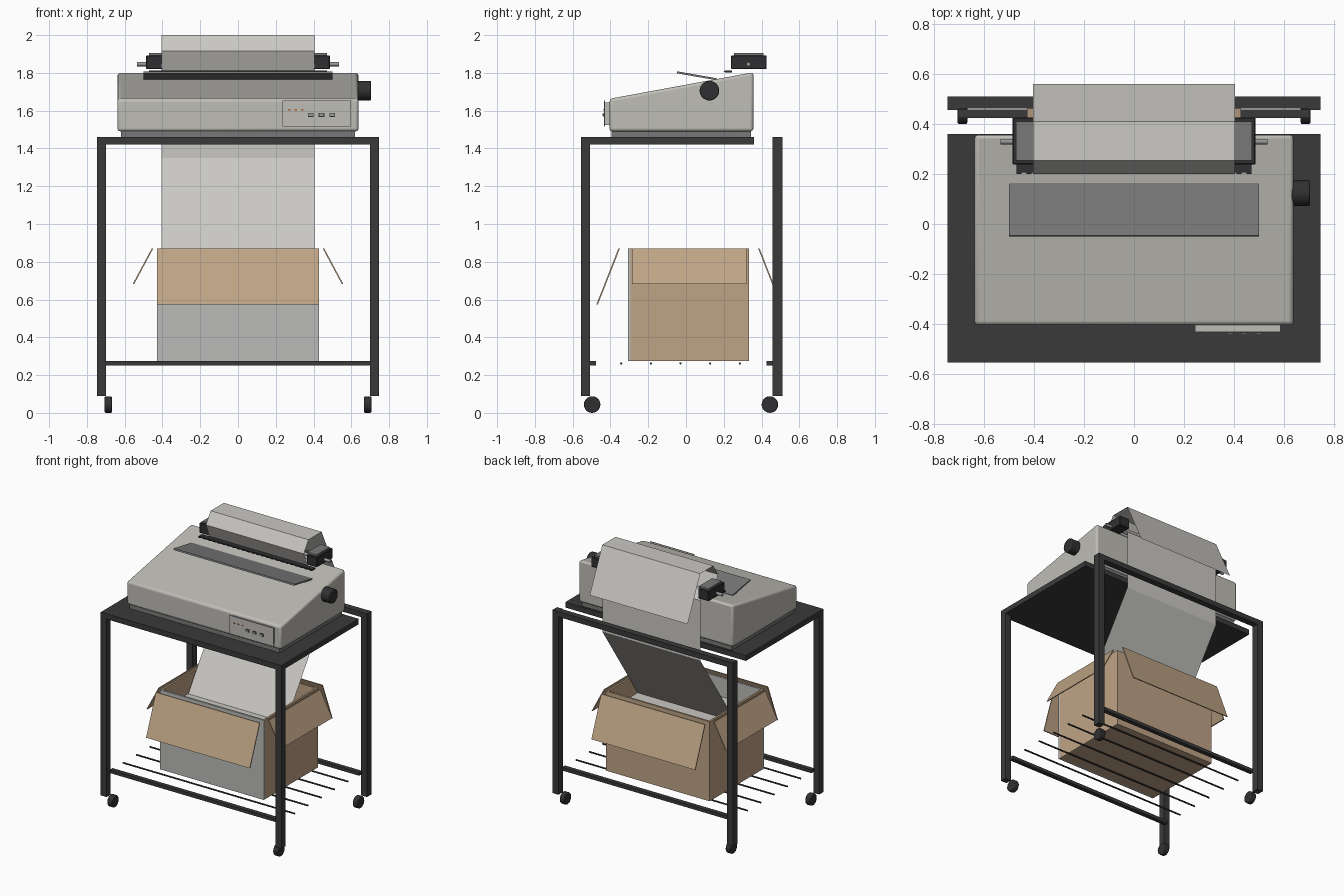
import bpy, bmesh, math
from mathutils import Vector

if "Cube" in bpy.data.objects:
    bpy.data.objects.remove(bpy.data.objects["Cube"])


def mat(name, r, g, b):
    m = bpy.data.materials.new(name)
    m.diffuse_color = (r, g, b, 1)
    m.use_nodes = True
    m.node_tree.nodes["Principled BSDF"].inputs["Base Color"].default_value = m.diffuse_color
    return m


SHELL = mat("warm_grey_plastic", .52, .51, .47)
PAPER = mat("paper", .59, .58, .55)
CARD = mat("cardboard", .52, .37, .235)
PANEL = mat("carton_grey_front", .50, .50, .48)
FRAME = mat("dark_metal", .042, .042, .043)
BLACK = mat("black_plastic", .03, .03, .032)
GREY = mat("mid_grey", .19, .19, .19)
STEEL = mat("steel", .32, .32, .32)
LAMP = mat("orange_lamp", .45, .12, .04)


def finish(name, bm, m, bevel=0, seg=2, smooth=False):
    bmesh.ops.recalc_face_normals(bm, faces=bm.faces)
    me = bpy.data.meshes.new(name)
    bm.to_mesh(me)
    bm.free()
    me.materials.append(m)
    ob = bpy.data.objects.new(name, me)
    bpy.context.collection.objects.link(ob)
    if bevel:
        b = ob.modifiers.new("bevel", 'BEVEL')
        b.width, b.segments, b.limit_method = bevel, seg, 'ANGLE'
    if smooth:
        bpy.ops.object.select_all(action='DESELECT')
        ob.select_set(True)
        bpy.context.view_layer.objects.active = ob
        bpy.ops.object.shade_smooth_by_angle(angle=math.radians(40))
    return ob


def box(name, x, y, z, m, **kw):
    """Box from (min, max) ranges."""
    bm = bmesh.new()
    bmesh.ops.create_cube(bm, size=1)
    for v in bm.verts:
        v.co = Vector([(r[0] + r[1]) / 2 + c * (r[1] - r[0]) for r, c in zip((x, y, z), v.co)])
    return finish(name, bm, m, **kw)


def extrude_x(name, pts, x0, x1, m, **kw):
    """Solid from a closed (y, z) profile extruded along x."""
    bm = bmesh.new()
    f = bm.faces.new([bm.verts.new((x0, y, z)) for y, z in pts])
    r = bmesh.ops.extrude_face_region(bm, geom=[f])
    for v in r["geom"]:
        if isinstance(v, bmesh.types.BMVert):
            v.co.x = x1
    return finish(name, bm, m, **kw)


def sheet(name, pts, w, m):
    """Thin sheet following an open (y, z) path."""
    bm = bmesh.new()
    rows = [[bm.verts.new((s * w, y, z)) for s in (-1, 1)] for y, z in pts]
    for a, b in zip(rows, rows[1:]):
        bm.faces.new((a[0], a[1], b[1], b[0]))
    return finish(name, bm, m)


def rod_x(name, x0, x1, y, z, r, m, sides=16, **kw):
    bm = bmesh.new()
    bmesh.ops.create_cone(bm, cap_ends=True, segments=sides, radius1=r, radius2=r, depth=x1 - x0)
    for v in bm.verts:
        v.co = Vector(((x0 + x1) / 2 + v.co.z, y + v.co.x, z + v.co.y))
    return finish(name, bm, m, smooth=True, **kw)


def span(s, a, b):
    """Mirrored x range."""
    return (min(s * a, s * b), max(s * a, s * b))


# stand: legs, castors, rails, shelf wires, top
for s, side in ((-1, "left"), (1, "right")):
    for end, y0, y1, cy in (("front", -.555, -.507, -.497), ("rear", .457, .51, .444)):
        box(f"{end}_{side}_leg", span(s, .698, .747), (y0, y1), (.09, 1.46), FRAME)
        x0, x1 = span(s, .667, .706)
        rod_x(f"{end}_{side}_castor", x0, x1, cy, .044, .044, BLACK, 20, bevel=.006)
box("table_top", (-.747, .747), (-.555, .36), (1.42, 1.46), FRAME)
box("rear_top_rail", (-.7, .7), (.462, .51), (1.42, 1.459), FRAME)
box("front_shelf_rail", (-.705, .705), (-.508, -.476), (.25, .275), FRAME)
box("rear_shelf_rail", (-.705, .705), (.425, .458), (.25, .275), FRAME)
for i in range(5):
    rod_x(f"shelf_wire_{i + 1}", -.71, .71, -.343 + i * .157, .262, .006, FRAME, 8)

# open carton with splayed flaps
T = .014
X, Y0, Y1, Z0, Z1 = .429, -.307, .333, .275, .87
box("carton_bottom", (-X, X), (Y0 + T, Y1), (Z0, Z0 + T), CARD)
box("carton_front", (-X, X), (Y0, Y0 + T), (Z0, Z1), PANEL)
box("carton_back", (-X, X), (Y1 - T, Y1), (Z0, Z1), CARD)
for s, side in ((-1, "left"), (1, "right")):
    box(f"carton_{side}", span(s, X - T, X), (Y0 + T, Y1 - T), (Z0, Z1), CARD)
    # side flap leans outward
    bm = bmesh.new()
    prof = [(.449, .87), (.457, .87), (.557, .683), (.549, .683)]
    ends = [[bm.verts.new((s * x, y, z)) for x, z in prof] for y in (-.286, .319)]
    for e in ends:
        bm.faces.new(e)
    for i in range(4):
        j = (i + 1) % 4
        bm.faces.new((ends[0][i], ends[0][j], ends[1][j], ends[1][i]))
    finish(f"{side}_flap", bm, CARD)
extrude_x("front_flap", [(-.350, .87), (-.358, .87), (-.474, .575), (-.466, .575)], -X, X, CARD)
extrude_x("back_flap", [(.382, .87), (.390, .87), (.506, .575), (.498, .575)], -X, X, CARD)
box("paper_stack", (-.41, .41), (-.288, .314), (.29, .73), PAPER)

# paper: feed from carton, and printed end folded over the tractors
sheet("feed_paper", [(-.01, .732), (.41, 1.35), (.41, 1.80), (.36, 1.86)], .405, PAPER)
sheet("printed_paper", [(.25, 1.80), (.2, 1.915), (.255, 2.0), (.41, 2.0), (.56, 1.68)], .405, PAPER)

# printer body
box("printer_base", (-.62, .62), (-.395, .345), (1.46, 1.495), GREY)
extrude_x("printer_body", [(-.405, 1.49), (-.405, 1.663), (.357, 1.803), (.357, 1.49)],
          -.638, .638, SHELL, bevel=.016, seg=3, smooth=True)
extrude_x("tilted_lid", [(-.05, 1.798), (-.046, 1.808), (.165, 1.771), (.163, 1.761)],
          -.5, .5, GREY)
rod_x("platen_knob", .63, .704, .124, 1.706, .052, BLACK, 28, bevel=.005)

# control panel with lamps and buttons
box("control_panel", (.235, .597), (-.434, -.430), (1.515, 1.653), SHELL)
box("panel_mount", (.245, .587), (-.430, -.404), (1.525, 1.643), SHELL)
for i in range(3):
    lx, bx = .272 + i * .034, .385 + i * .057
    box(f"lamp_{i + 1}", (lx - .006, lx + .006), (-.437, -.433), (1.6, 1.608), LAMP)
    box(f"button_rim_{i + 1}", (bx - .015, bx + .015), (-.437, -.433), (1.567, 1.588), BLACK)
    box(f"button_{i + 1}", (bx - .011, bx + .011), (-.441, -.436), (1.571, 1.584), STEEL)

# tractor feed, its rod and the tear bar
for s, side in ((-1, "left"), (1, "right")):
    box(f"{side}_tractor", span(s, .40, .487), (.238, .427), (1.82, 1.893), BLACK, bevel=.004, seg=1)
    box(f"{side}_tractor_cover", span(s, .395, .472), (.255, .41), (1.893, 1.905), GREY)
rod_x("tractor_rod", -.535, .535, .33, 1.846, .011, STEEL, 16)
box("tear_bar", (-.47, .47), (.207, .244), (1.803, 1.813), BLACK)
for i in range(24):
    x = -.46 + i * .04
    box(f"tear_tooth_{i + 1}", (x - .01, x + .01), (.200, .208), (1.804, 1.811), BLACK)
